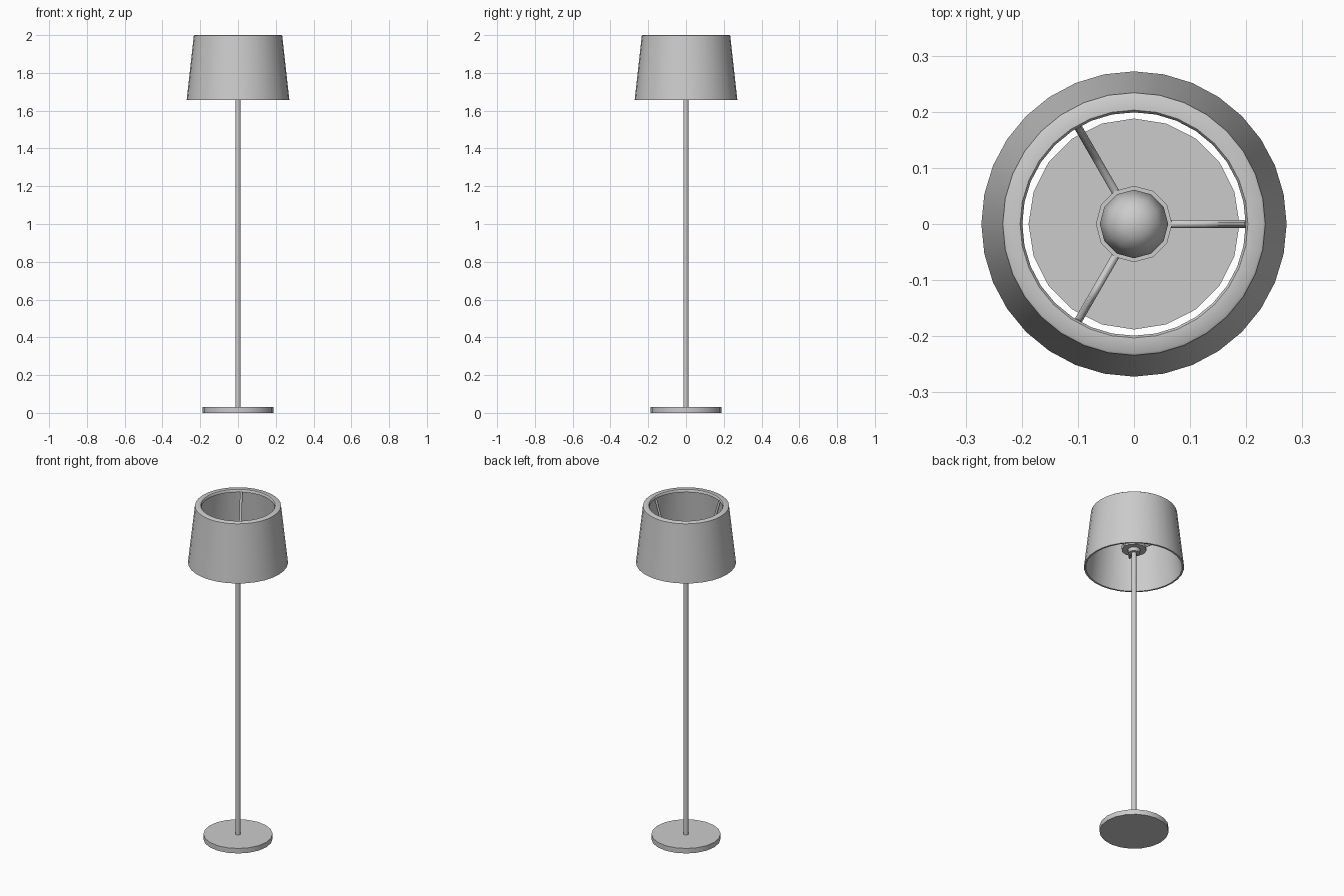
import bpy, math

if "Cube" in bpy.data.objects:
    bpy.data.objects.remove(bpy.data.objects["Cube"])


def finish(obj, angle=40):
    bpy.ops.object.select_all(action='DESELECT')
    obj.select_set(True)
    bpy.context.view_layer.objects.active = obj
    bpy.ops.object.shade_smooth_by_angle(angle=math.radians(angle))


def lathe(name, profile, sides, closed=False, angle=40):
    """Revolve (radius, z) points round the z axis; radius 0 makes a pole."""
    verts, rings, faces = [], [], []
    for r, z in profile:
        start = len(verts)
        if r == 0:
            verts.append((0, 0, z))
            rings.append([start] * sides)
        else:
            for i in range(sides):
                a = 2 * math.pi * i / sides
                verts.append((r * math.cos(a), r * math.sin(a), z))
            rings.append(list(range(start, start + sides)))
    pairs = list(zip(rings, rings[1:]))
    if closed:
        pairs.append((rings[-1], rings[0]))
    for lo, hi in pairs:
        for i in range(sides):
            j = (i + 1) % sides
            quad = [lo[i], lo[j], hi[j], hi[i]]
            faces.append(list(dict.fromkeys(quad)))
    mesh = bpy.data.meshes.new(name)
    mesh.from_pydata(verts, [], faces)
    obj = bpy.data.objects.new(name, mesh)
    bpy.context.collection.objects.link(obj)
    finish(obj, angle)
    return obj


def rod(name, points, radius, turn):
    """Round rod along a path, turned about the z axis."""
    curve = bpy.data.curves.new(name, 'CURVE')
    curve.dimensions = '3D'
    curve.bevel_depth = radius
    curve.bevel_resolution = 1
    curve.use_fill_caps = True
    spline = curve.splines.new('POLY')
    spline.points.add(len(points) - 1)
    for p, (r, z) in zip(spline.points, points):
        p.co = (r * math.cos(turn), r * math.sin(turn), z, 1)
    obj = bpy.data.objects.new(name, curve)
    bpy.context.collection.objects.link(obj)
    bpy.ops.object.select_all(action='DESELECT')
    obj.select_set(True)
    bpy.context.view_layer.objects.active = obj
    bpy.ops.object.convert(target='MESH')
    finish(bpy.context.view_layer.objects.active, 60)


# round foot plate
lathe("base", [(0, 0), (0.188, 0), (0.188, 0.03), (0, 0.03)], 20)

# long upright
lathe("pole", [(0, 0.02), (0.014, 0.02), (0.014, 1.77), (0, 1.77)], 12)

# tapered shade with a thin wall and a wide lip at the top
lathe("shade", [(0.262, 1.657), (0.272, 1.657), (0.234, 1.997), (0.230, 2.0),
                (0.203, 2.0), (0.199, 1.995), (0.199, 1.985), (0.224, 1.98)],
      32, closed=True)

# bulb holder under the bulb
lathe("hub", [(0, 1.745), (0.03, 1.745), (0.035, 1.765), (0.068, 1.765),
              (0.068, 1.785), (0, 1.785)], 12)

# bulb
lathe("bulb", [(0, 1.775), (0.03, 1.78), (0.048, 1.805), (0.061, 1.84),
               (0.045, 1.88), (0.024, 1.895), (0, 1.90)], 12, angle=60)

# three bent arms from the hub to the top lip
arm = [(0.06, 1.775), (0.13, 1.79), (0.155, 1.825), (0.175, 1.90), (0.203, 1.99)]
for k in range(3):
    rod("shade_arm_%d" % (k + 1), arm, 0.007, k * 2 * math.pi / 3)
